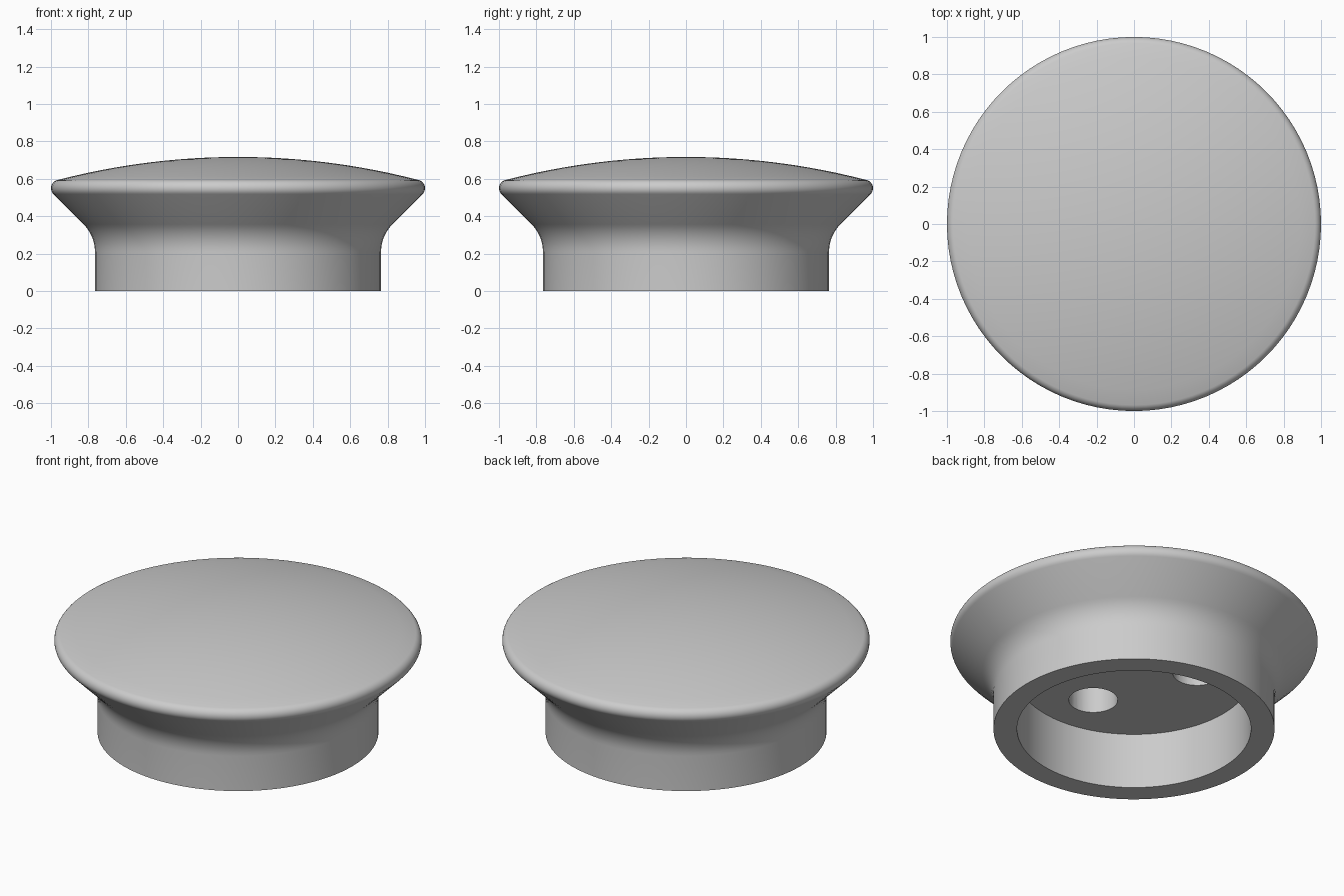
import bpy, bmesh
from math import radians, sin, cos, tau
from mathutils import Matrix, Vector

if "Cube" in bpy.data.objects:
    bpy.data.objects.remove(bpy.data.objects["Cube"])

grey = bpy.data.materials.new("plain grey")
grey.use_nodes = True
colour = (0.6, 0.6, 0.6, 1)
grey.diffuse_color = colour
grey.node_tree.nodes["Principled BSDF"].inputs["Base Color"].default_value = colour


def arc(x, z, r, start, end, steps):
    """Points of an arc in the profile plane, angles in degrees."""
    angles = [radians(start + (end - start) * i / steps) for i in range(steps + 1)]
    return [(x + r * cos(a), z + r * sin(a)) for a in angles]


def lathe(name, profile, segments=96):
    """Revolve a profile around the z axis into a closed solid."""
    bm = bmesh.new()
    verts = [bm.verts.new((x, 0, z)) for x, z in profile]
    edges = [bm.edges.new(pair) for pair in zip(verts, verts[1:])]
    bmesh.ops.spin(bm, geom=verts + edges, axis=(0, 0, 1), cent=(0, 0, 0),
                   angle=tau, steps=segments)
    bmesh.ops.remove_doubles(bm, verts=bm.verts, dist=0.0001)
    bmesh.ops.recalc_face_normals(bm, faces=bm.faces)
    mesh = bpy.data.meshes.new(name)
    bm.to_mesh(mesh)
    bm.free()
    mesh.materials.append(grey)
    obj = bpy.data.objects.new(name, mesh)
    bpy.context.collection.objects.link(obj)
    return obj


# Knob body: shallow dome, rounded rim, coved neck, hollow underside
dome_radius = 3.84
ceiling = 0.334
profile = [(0, 0.717)]
profile += arc(0, 0.717 - dome_radius, dome_radius, 90, 75.4, 12)[1:]
profile += arc(0.955, 0.55, 0.045, 75, -45, 10)[1:]
profile += arc(0.973, 0.21, 0.208, 135, 180, 8)
profile += [(0.765, 0), (0.637, 0), (0.637, ceiling), (0, ceiling)]
knob = lathe("knob_body", profile)

# Three blind holes in the ceiling of the recess
bm = bmesh.new()
for angle in (-90, 45, 135):
    a = radians(angle)
    place = Matrix.Translation(Vector((0.345 * cos(a), 0.345 * sin(a), ceiling + 0.05)))
    bmesh.ops.create_cone(bm, cap_ends=True, segments=48, radius1=0.133,
                          radius2=0.133, depth=0.3, matrix=place)
mesh = bpy.data.meshes.new("hole_cutter")
bm.to_mesh(mesh)
bm.free()
mesh.materials.append(grey)
cutter = bpy.data.objects.new("hole_cutter", mesh)
cutter.hide_render = True
bpy.context.collection.objects.link(cutter)

cut = knob.modifiers.new("holes", 'BOOLEAN')
cut.operation = 'DIFFERENCE'
cut.solver = 'EXACT'
cut.object = cutter

bpy.ops.object.select_all(action='DESELECT')
knob.select_set(True)
bpy.context.view_layer.objects.active = knob
bpy.ops.object.modifier_apply(modifier=cut.name)
bpy.data.objects.remove(cutter)
bpy.ops.object.shade_smooth_by_angle(angle=radians(35))
